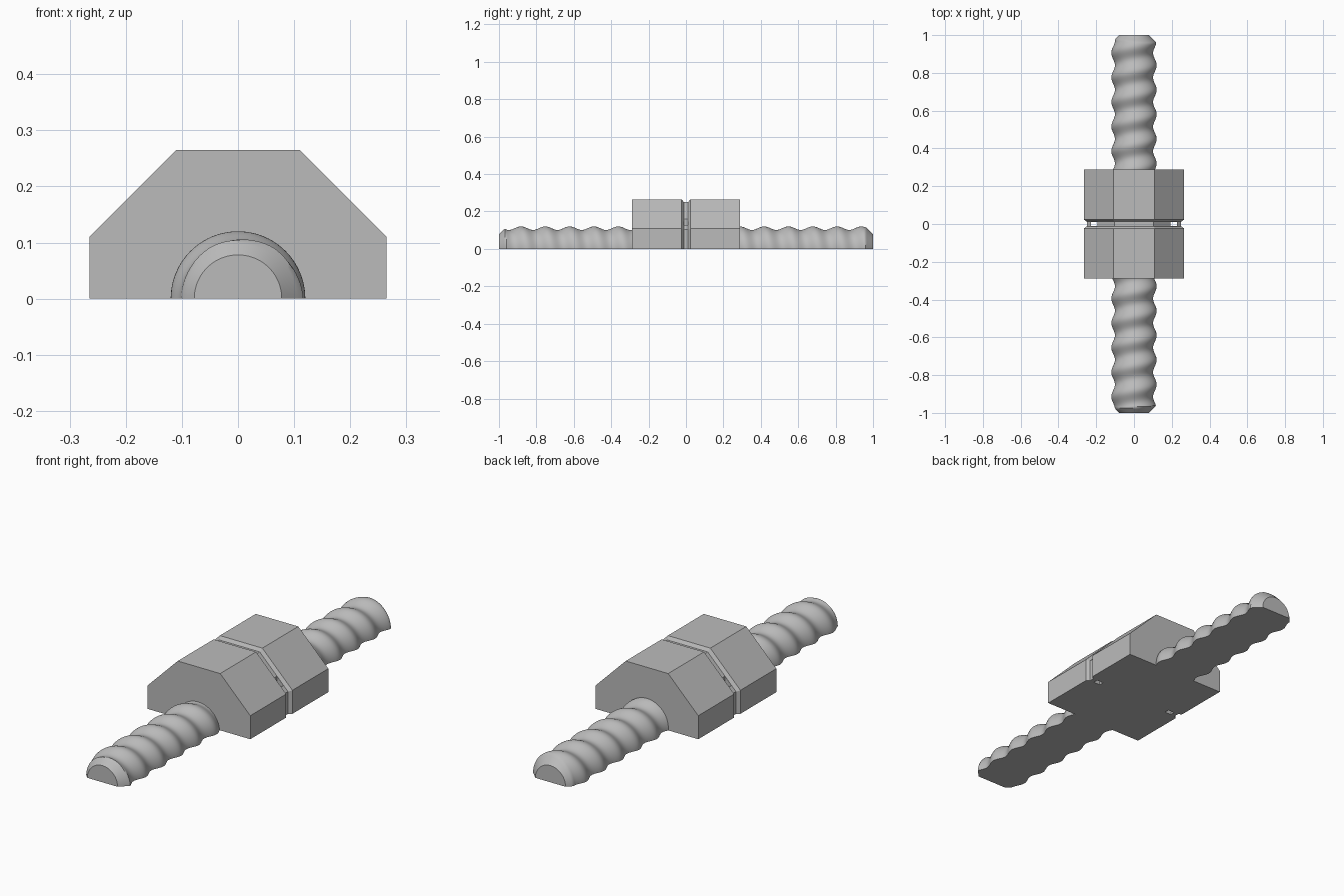
import bpy, bmesh, math

if "Cube" in bpy.data.objects:
    bpy.data.objects.remove(bpy.data.objects["Cube"])

steel = bpy.data.materials.new("steel_grey")
steel.diffuse_color = (0.5, 0.5, 0.5, 1)
steel.use_nodes = True
steel.node_tree.nodes["Principled BSDF"].inputs["Base Color"].default_value = steel.diffuse_color


def make_object(name, bm):
    bmesh.ops.recalc_face_normals(bm, faces=bm.faces)
    mesh = bpy.data.meshes.new(name)
    bm.to_mesh(mesh)
    bm.free()
    obj = bpy.data.objects.new(name, mesh)
    bpy.context.collection.objects.link(obj)
    mesh.materials.append(steel)
    return obj


def loft(name, rings):
    """Skin closed cross-sections along y and cap both ends."""
    bm = bmesh.new()
    loops = [[bm.verts.new(p) for p in ring] for ring in rings]
    n = len(loops[0])
    for a, b in zip(loops, loops[1:]):
        for i in range(n):
            j = (i + 1) % n
            bm.faces.new((a[i], a[j], b[j], b[i]))
    bm.faces.new(loops[0])
    bm.faces.new(loops[-1])
    return make_object(name, bm)


# Half-octagon nut body with a chamfered groove round its middle
def half_octagon(apothem, y):
    h = apothem * math.tan(math.pi / 8)
    return [(apothem, y, 0), (apothem, y, h), (h, y, apothem),
            (-h, y, apothem), (-apothem, y, h), (-apothem, y, 0)]


OUT, FLOOR = 0.265, 0.25
stations = [(-0.288, OUT), (-0.023, OUT), (-0.012, FLOOR),
            (0.012, FLOOR), (0.023, OUT), (0.288, OUT)]
nut = loft("nut_body", [half_octagon(a, y) for y, a in stations])

# Tie holes running from the groove down through the base
for side in (-1, 1):
    bm = bmesh.new()
    bmesh.ops.create_cube(bm, size=1)
    bmesh.ops.scale(bm, vec=(0.034, 0.023, 0.6), verts=bm.verts)
    bmesh.ops.translate(bm, vec=(side * 0.21, 0, 0.1), verts=bm.verts)
    cutter = make_object("tie_hole_cutter", bm)
    cutter.hide_render = True
    cutter.hide_set(True)
    cut = nut.modifiers.new("tie_hole", 'BOOLEAN')
    cut.operation = 'DIFFERENCE'
    cut.solver = 'EXACT'
    cut.object = cutter


# Half threaded rods: right-hand helical ripple with tapered tips
PITCH, CREST, ROOT, TIP = 0.13, 0.12, 0.101, 0.078
SEGMENTS, STEPS = 40, 110


def rod_radius(angle, y):
    crest_y = -0.882 + PITCH * (0.25 - angle / math.tau)
    wave = 0.5 + 0.5 * math.cos(math.tau * (y - crest_y) / PITCH)
    thread = ROOT + (CREST - ROOT) * wave
    return min(thread, TIP + (1 - abs(y)))


def rod_ring(y):
    ring = []
    for i in range(SEGMENTS + 1):
        a = math.pi * i / SEGMENTS
        r = rod_radius(a, y)
        ring.append((r * math.cos(a), y, r * math.sin(a)))
    return ring


for name, start, end in (("front_threaded_rod", -1, -0.28),
                         ("back_threaded_rod", 0.28, 1)):
    rod = loft(name, [rod_ring(start + (end - start) * k / STEPS)
                      for k in range(STEPS + 1)])
    bpy.ops.object.select_all(action='DESELECT')
    rod.select_set(True)
    bpy.context.view_layer.objects.active = rod
    bpy.ops.object.shade_smooth_by_angle(angle=math.radians(35))
